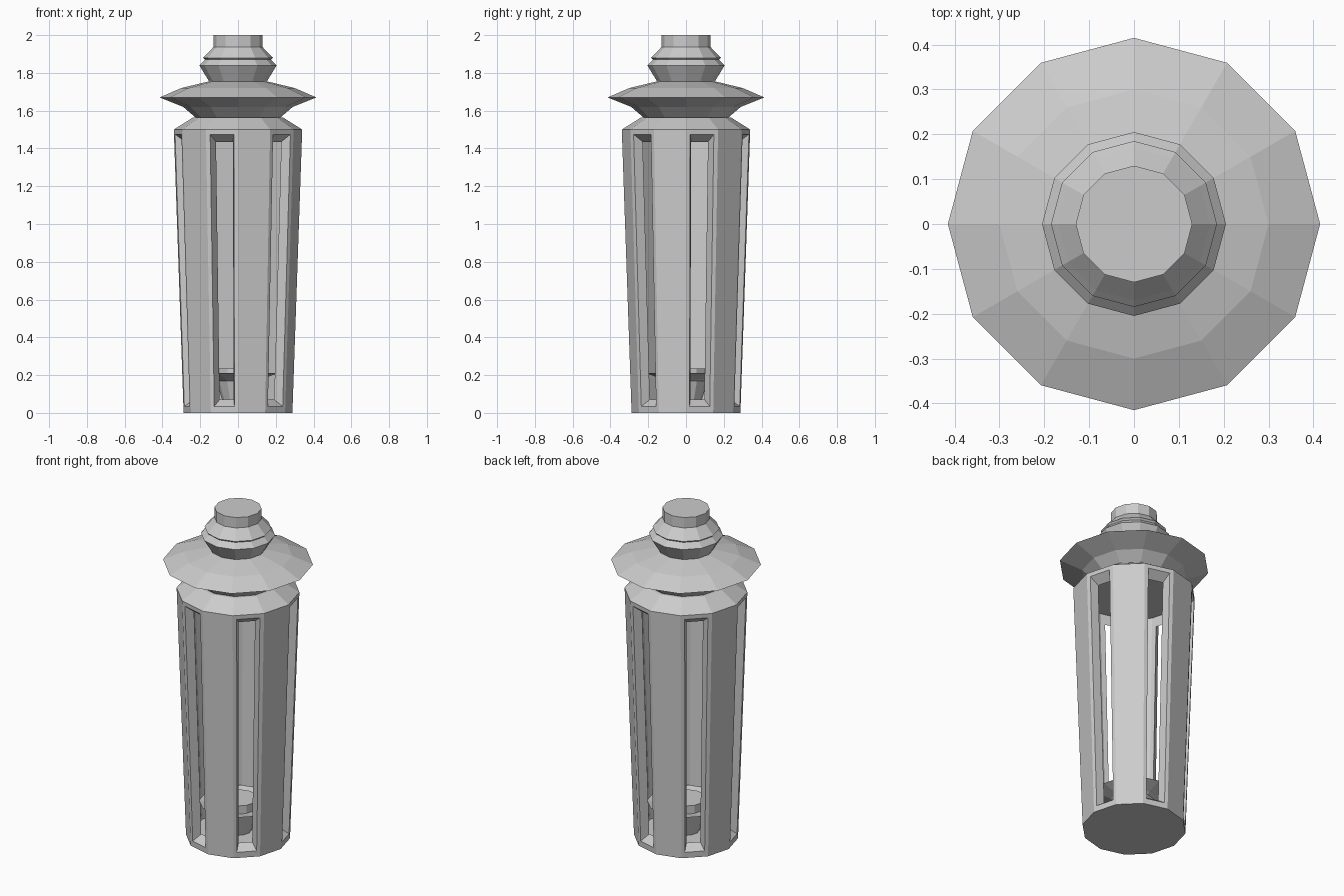
import bpy, bmesh
from math import cos, sin, pi
from mathutils import Vector

if "Cube" in bpy.data.objects:
    bpy.data.objects.remove(bpy.data.objects["Cube"])

N = 12


def finish(name, bm, recalc=True):
    bmesh.ops.remove_doubles(bm, verts=bm.verts, dist=1e-5)
    if recalc:
        bmesh.ops.recalc_face_normals(bm, faces=bm.faces)
    me = bpy.data.meshes.new(name)
    bm.to_mesh(me)
    bm.free()
    ob = bpy.data.objects.new(name, me)
    bpy.context.collection.objects.link(ob)
    return ob


def pt(r, i, z):
    a = 2 * pi * i / N
    return Vector((r * cos(a), r * sin(a), z))


def lathe(name, profile):
    """Twelve-sided turned part with both ends capped."""
    bm = bmesh.new()
    rings = [[bm.verts.new(pt(r, i, z)) for i in range(N)] for r, z in profile]
    for a, b in zip(rings, rings[1:]):
        for i in range(N):
            j = (i + 1) % N
            bm.faces.new((a[i], a[j], b[j], b[i]))
    bm.faces.new(rings[0][::-1])
    bm.faces.new(rings[-1])
    return finish(name, bm)


# Lantern body: tapered double wall, window in every other side
H, WALL, FLOOR = 1.5, 0.05, 0.04


def radius(z):
    return 0.288 + 0.052 * z / H


def side_quad(i, inset, z0, z1, f):
    """Quad on side i, narrowed by fraction f at each edge."""
    out = []
    for z, t in ((z0, f), (z0, 1 - f), (z1, 1 - f), (z1, f)):
        r = radius(z) - inset
        out.append(pt(r, i, z).lerp(pt(r, i + 1, z), t))
    return out


bm = bmesh.new()


def face(points):
    bm.faces.new([bm.verts.new(p) for p in points])


def band(a, b):
    for k in range(4):
        m = (k + 1) % 4
        face((a[k], a[m], b[m], b[k]))


for i in range(N):
    outer = side_quad(i, 0, 0, H, 0)
    inner = side_quad(i, WALL, FLOOR, H, 0)
    if i % 2 == 0:
        hole_out = side_quad(i, 0, 0.035, 1.475, 0.13)
        hole_in = side_quad(i, WALL, 0.07, 1.435, 0.19)
        band(outer, hole_out)
        band(hole_out, hole_in)
        band(hole_in, inner)
    else:
        face(outer)
        face(inner[::-1])
    face((outer[3], outer[2], inner[2], inner[3]))
face([pt(radius(0), i, 0) for i in reversed(range(N))])
face([pt(radius(FLOOR) - WALL, i, FLOOR) for i in range(N)])
finish("lantern_body", bm)

# Shoulder closing the body
lathe("shoulder", [(0.34, 1.5), (0.24, 1.563)])

# Flared roof
lathe("roof", [(0.22, 1.56), (0.29, 1.62), (0.415, 1.67), (0.30, 1.72),
               (0.15, 1.756)])

# Finial with stepped collar
lathe("finial", [(0.15, 1.75), (0.205, 1.84), (0.175, 1.87), (0.185, 1.88),
                 (0.17, 1.895), (0.13, 1.937), (0.13, 2.0)])

# Burner cup with flared dish, and the burner plug in it
lathe("burner_cup", [(0.075, 0.04), (0.115, 0.17), (0.13, 0.18),
                     (0.215, 0.212), (0.12, 0.185)])
lathe("burner_plug", [(0.11, 0.17), (0.11, 0.235)])
